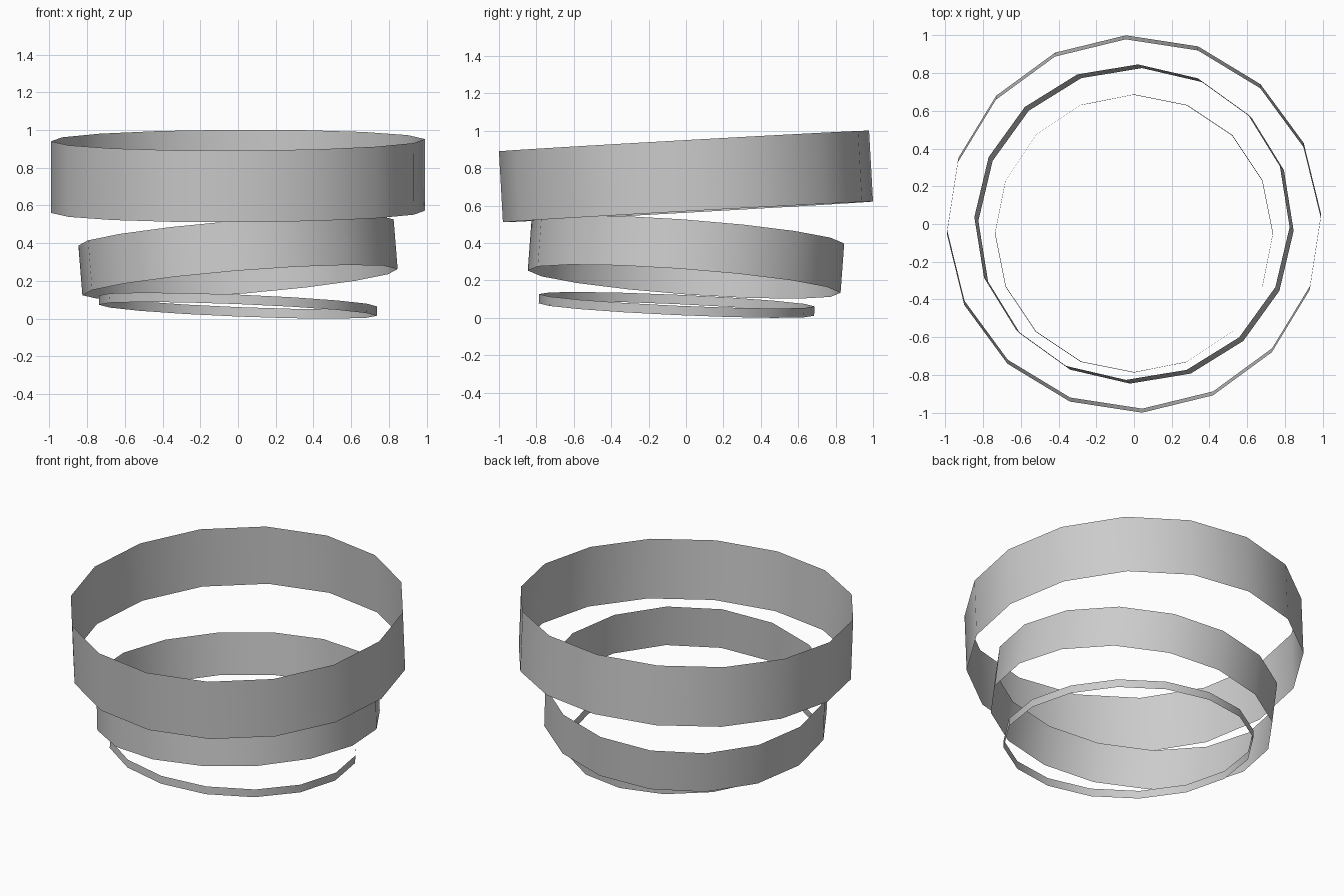
import bpy, bmesh, math
from mathutils import Matrix, Vector

cube = bpy.data.objects.get("Cube")
if cube:
    bpy.data.objects.remove(cube, do_unlink=True)

grey = bpy.data.materials.new("light grey")
grey.use_nodes = True
grey.diffuse_color = (0.6, 0.6, 0.6, 1)
grey.node_tree.nodes["Principled BSDF"].inputs["Base Color"].default_value = (0.6, 0.6, 0.6, 1)


def band(name, radius, height, centre, slope, turn):
    """Thin open hoop, tilted so its plane rises by slope along x and y."""
    bm = bmesh.new()
    bmesh.ops.create_cone(bm, cap_ends=False, segments=16,
                          radius1=radius, radius2=radius, depth=height)
    axis = Vector((-slope[0], -slope[1], 1)).normalized()
    tilt = Vector((0, 0, 1)).rotation_difference(axis).to_matrix().to_4x4()
    bm.transform(Matrix.Translation(centre) @ tilt
                 @ Matrix.Rotation(math.radians(turn), 4, "Z"))
    for face in bm.faces:
        face.smooth = True
    mesh = bpy.data.meshes.new(name)
    bm.to_mesh(mesh)
    bm.free()
    mesh.materials.append(grey)
    obj = bpy.data.objects.new(name, mesh)
    bpy.context.collection.objects.link(obj)
    return obj


# Three loose hoops, widest and tallest on top
band("upper_band", 0.992, 0.38, (0, 0, 0.756), (0.004, 0.056), 2.5)
band("middle_band", 0.839, 0.265, (0, 0, 0.325), (0.081, -0.074), -2)
band("lower_band", 0.737, 0.05, (0, -0.05, 0.069), (-0.04, -0.045), 0)
